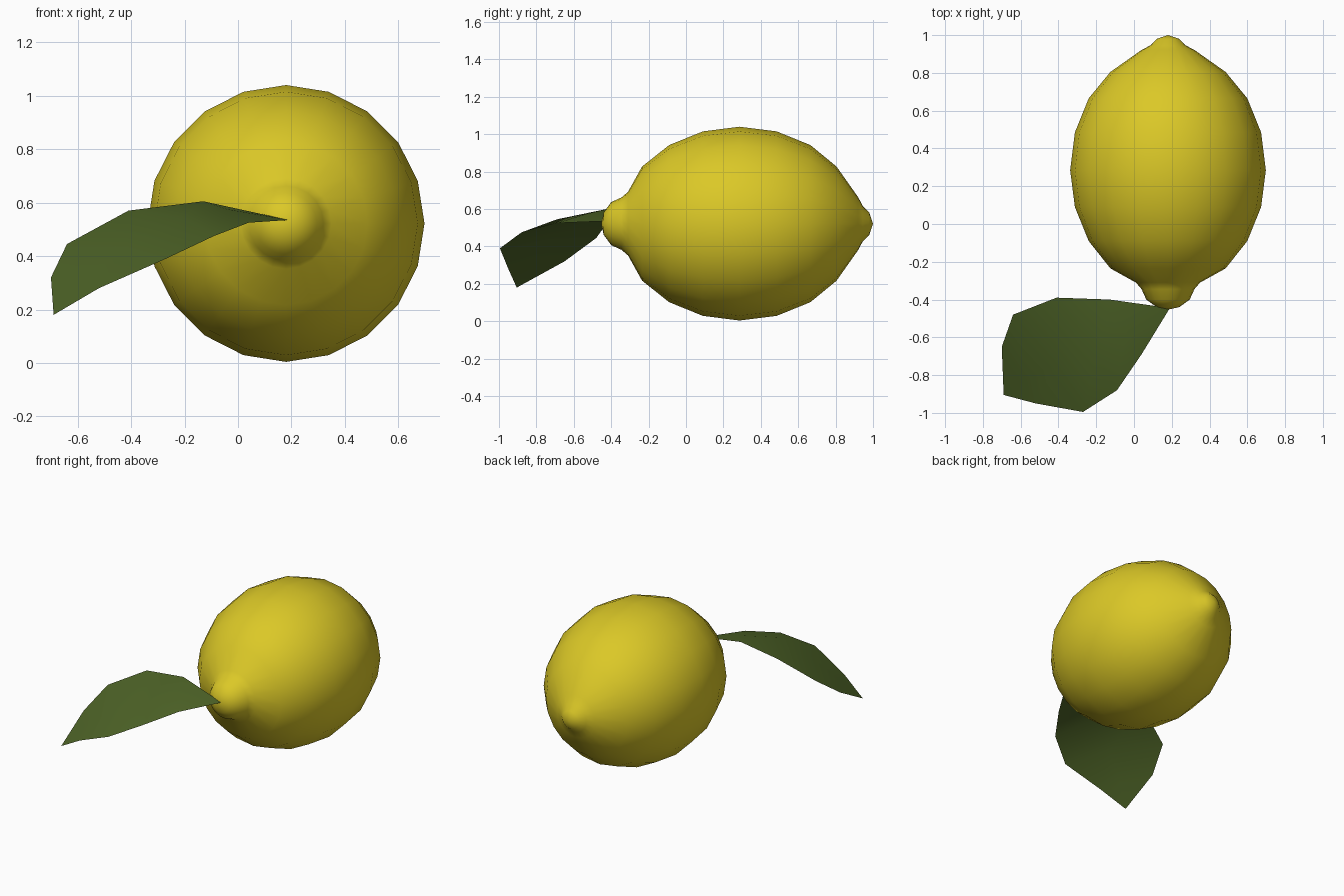
import bpy, bmesh, math
from mathutils import Matrix, Vector

cube = bpy.data.objects.get("Cube")
if cube:
    bpy.data.objects.remove(cube, do_unlink=True)


def make_material(name, rgb):
    mat = bpy.data.materials.new(name)
    mat.use_nodes = True
    mat.diffuse_color = (*rgb, 1)
    bsdf = next(n for n in mat.node_tree.nodes if n.type == 'BSDF_PRINCIPLED')
    bsdf.inputs["Base Color"].default_value = (*rgb, 1)
    bsdf.inputs["Roughness"].default_value = 0.6
    return mat


def finish(bm, name, mat):
    mesh = bpy.data.meshes.new(name)
    bm.to_mesh(mesh)
    bm.free()
    for poly in mesh.polygons:
        poly.use_smooth = True
    mesh.materials.append(mat)
    obj = bpy.data.objects.new(name, mesh)
    bpy.context.collection.objects.link(obj)
    return obj


yellow = make_material("lemon yellow", (0.71, 0.58, 0.02))
green = make_material("leaf green", (0.075, 0.125, 0.02))

# Fruit: profile of (y, radius) turned about the long axis
profile = [(-0.453, 0), (-0.44, 0.06), (-0.40, 0.115), (-0.345, 0.14),
           (-0.31, 0.17), (-0.235, 0.305), (-0.09, 0.42), (0.09, 0.493),
           (0.285, 0.518), (0.485, 0.493), (0.665, 0.42), (0.805, 0.305),
           (0.92, 0.142), (0.945, 0.095), (0.98, 0.06), (1.0, 0)]
SIDES = 20
bm = bmesh.new()
verts = [bm.verts.new((0.18, y, 0.522 + r)) for y, r in profile]
edges = [bm.edges.new(pair) for pair in zip(verts, verts[1:])]
bmesh.ops.spin(bm, geom=verts + edges, cent=(0.18, 0, 0.522), axis=(0, 1, 0),
               angle=math.tau, steps=SIDES, use_merge=True)
bmesh.ops.remove_doubles(bm, verts=bm.verts, dist=0.0005)
bmesh.ops.recalc_face_normals(bm, faces=bm.faces)
finish(bm, "lemon_fruit", yellow)

# Leaf: a folded sheet, rows running from stem to tip
base, tip = (0.19, -0.445, 0.535), (-0.69, -0.905, 0.18)
left_edge = [(-0.13, -0.40, 0.605), (-0.41, -0.39, 0.57),
             (-0.64, -0.48, 0.445), (-0.70, -0.65, 0.32)]
midrib = [(-0.04, -0.53, 0.575), (-0.20, -0.69, 0.545),
          (-0.42, -0.75, 0.435), (-0.58, -0.83, 0.30)]
right_edge = [(0.04, -0.69, 0.525), (-0.09, -0.88, 0.475),
              (-0.27, -0.995, 0.39), (-0.52, -0.95, 0.28)]
bm = bmesh.new()
start, end = bm.verts.new(base), bm.verts.new(tip)
rails = [[bm.verts.new(p) for p in rail] for rail in (left_edge, midrib, right_edge)]
for a, b in zip(rails, rails[1:]):
    bm.faces.new((start, a[0], b[0]))
    for i in range(len(a) - 1):
        bm.faces.new((a[i], a[i + 1], b[i + 1], b[i]))
    bm.faces.new((a[-1], end, b[-1]))
bm.normal_update()
if sum(f.normal.z for f in bm.faces) < 0:
    bmesh.ops.reverse_faces(bm, faces=bm.faces)
finish(bm, "leaf", green)
